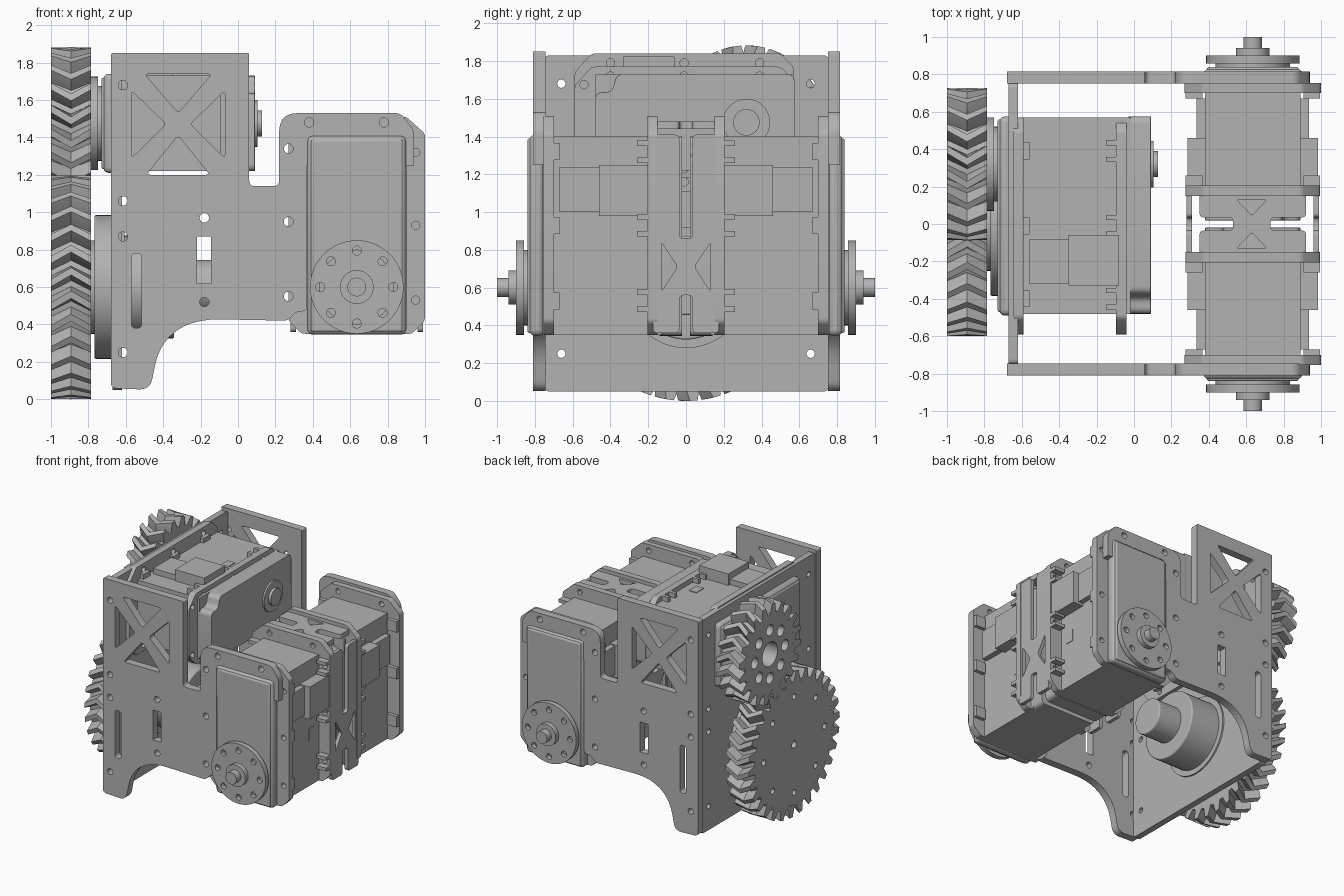
import bpy, bmesh
from math import pi, cos, sin, atan2
from mathutils import Matrix, Vector

if "Cube" in bpy.data.objects:
    bpy.data.objects.remove(bpy.data.objects["Cube"], do_unlink=True)

grey = bpy.data.materials.new("machine_grey")
grey.use_nodes = True
grey.diffuse_color = (0.45, 0.45, 0.45, 1)
grey.node_tree.nodes["Principled BSDF"].inputs["Base Color"].default_value = (0.45, 0.45, 0.45, 1)
parts = []


def frame(origin, x, y, z):
    """Matrix that places local axes x, y, z at an origin."""
    m = Matrix((x, y, z)).transposed().to_4x4()
    m.translation = Vector(origin)
    return m


def finish(name, mesh, m, bevel=0):
    ob = bpy.data.objects.new(name, mesh)
    bpy.context.collection.objects.link(ob)
    mesh.materials.clear()
    mesh.materials.append(grey)
    mesh.transform(m)
    if bevel:
        mod = ob.modifiers.new("rounding", 'BEVEL')
        mod.width, mod.segments, mod.limit_method = bevel, 3, 'ANGLE'
    parts.append(ob)
    return ob


def from_bmesh(name, bm, m, bevel=0):
    bmesh.ops.recalc_face_normals(bm, faces=bm.faces)
    mesh = bpy.data.meshes.new(name)
    bm.to_mesh(mesh)
    bm.free()
    return finish(name, mesh, m, bevel)


def box(name, m, xs, ys, zs, bevel=0):
    bm = bmesh.new()
    bmesh.ops.create_cube(bm, size=1)
    for v in bm.verts:
        v.co = [(a + b) / 2 + c * (b - a) for c, (a, b) in zip(v.co, (xs, ys, zs))]
    return from_bmesh(name, bm, m, bevel)


def cylinder(name, m, r, z0, z1, bevel=0):
    bm = bmesh.new()
    bmesh.ops.create_cone(bm, cap_ends=True, segments=48, radius1=r, radius2=r, depth=z1 - z0,
                          matrix=Matrix.Translation((0, 0, (z0 + z1) / 2)))
    return from_bmesh(name, bm, m, bevel)


def circle(x, y, r, n=20):
    return [(x + r * cos(2 * pi * i / n), y + r * sin(2 * pi * i / n)) for i in range(n)]


def rect(x0, x1, y0, y1):
    return [(x0, y0), (x1, y0), (x1, y1), (x0, y1)]


def rounded(points, r=0.03, n=5):
    """Round polygon corners; a point may carry its own radius."""
    out = []
    for i, p in enumerate(points):
        c = Vector(p[:2])
        a, b = Vector(points[i - 1][:2]) - c, Vector(points[(i + 1) % len(points)][:2]) - c
        rr = p[2] if len(p) > 2 else r
        p0, p1 = c + a.normalized() * min(rr, a.length * .49), c + b.normalized() * min(rr, b.length * .49)
        for k in range(n + 1):
            t = k / n
            out.append(tuple(p0 * (1 - t) ** 2 + c * 2 * t * (1 - t) + p1 * t * t))
    return out


def plate(name, m, outline, holes, z0, z1, bevel=0):
    """Flat sheet with holes, from a filled and extruded outline."""
    cu = bpy.data.curves.new(name, 'CURVE')
    cu.dimensions, cu.fill_mode, cu.extrude = '2D', 'BOTH', (z1 - z0) / 2
    for loop in [outline] + holes:
        s = cu.splines.new('POLY')
        s.points.add(len(loop) - 1)
        for p, q in zip(s.points, loop):
            p.co = (q[0], q[1], 0, 1)
        s.use_cyclic_u = True
    tmp = bpy.data.objects.new(name + "_outline", cu)
    bpy.context.collection.objects.link(tmp)
    dg = bpy.context.evaluated_depsgraph_get()
    mesh = bpy.data.meshes.new_from_object(tmp.evaluated_get(dg))
    bpy.data.objects.remove(tmp, do_unlink=True)
    bm = bmesh.new()
    bm.from_mesh(mesh)
    bmesh.ops.remove_doubles(bm, verts=bm.verts, dist=1e-5)
    bm.to_mesh(mesh)
    bm.free()
    mesh.name = name
    return finish(name, mesh, m @ Matrix.Translation((0, 0, (z0 + z1) / 2)), bevel)


def motor(name, m, inner_half, box_sides):
    """Servo: local z points out of the horn, local y runs along the case."""
    screws = (-0.72, -0.33, 0.07)
    box(name + "_body", m, (-.255, .255), (-.8, .25), (-.71, -.08))
    box(name + "_gear_case", m, (-.265, .265), (-.81, .255), (-.09, -.01), .03)
    box(name + "_case_lid", m, (-.245, .245), (-.79, .24), (-.03, 0), .012)
    plate(name + "_end_cap", m, rounded([(-.255, -.8), (.16, -.8), (.16, -.71), (.255, -.69),
          (.255, .255), (-.255, .255)], .04), [], -.82, -.7, .02)
    for part, half, z0, z1 in (("outer", .365, -.14, -.085), ("inner", inner_half, -.69, -.635)):
        outline = rounded([(-half, .18), (-half + .07, .25), (half - .07, .25), (half, .18),
                           (half, -.82), (half - .1, -.91), (-half + .1, -.91), (-half, -.82)], .02)
        holes = [circle(s * (half - .05), y, .022) for s in (-1, 1) for y in screws]
        holes += [circle(s * .2, -.86, .022) for s in (-1, 1)]
        plate(f"{name}_{part}_flange", m, outline, holes, z0, z1)
    # Screw lugs on the inner flange
    for s in (-1, 1):
        a, b = sorted((s * (inner_half - .09), s * inner_half))
        for y in screws:
            for d in (-.045, .045):
                box(name + "_lug", m, (a, b), (y + d - .014, y + d + .014), (-.64, -.58))
            box(name + "_outer_lug", m, (a, b), (y - .045, y + .045), (-.17, -.13))
    # Cable sockets and label square
    for s in box_sides:
        for part, top, y0, y1, z0, z1 in (("socket", .35, -.65, -.38, -.65, -.38),
                                          ("plug", .3, -.64, -.4, -.38, -.17)):
            box(f"{name}_{part}", m, sorted((s * .25, s * top)), (y0, y1), (z0, z1))
        box(name + "_label", m, sorted((s * .25, s * .26)), (-.23, -.13), (-.57, -.5))
    horn_holes = [circle(.195 * cos(i * pi / 4), .195 * sin(i * pi / 4), .024) for i in range(8)]
    plate(name + "_horn", m, circle(0, 0, .25, 48), horn_holes, .018, .06)
    cylinder(name + "_horn_base", m, .2, -.01, .03)


def gear(name, m, count, root, tip, phase, twist, hole_r, ring_r, bore):
    """Herringbone gear: drilled disc with chevron teeth."""
    holes = [circle(ring_r * cos(i * pi / 4), ring_r * sin(i * pi / 4), hole_r) for i in range(8)]
    plate(name + "_disc", m, circle(0, 0, root + .004, 96), holes + [circle(0, 0, bore, 32)], -.107, .107)
    pitch = 2 * pi / count
    bm = bmesh.new()
    for i in range(count):
        rows = []
        for z, t in ((-.1075, 0), (0, twist), (.1075, 0)):
            a = phase + (i + t) * pitch
            prof = ((root - .02, -.38), (root, -.37), (tip, -.16), (tip, .16), (root, .37), (root - .02, .38))
            rows.append([bm.verts.new((r * cos(a + w * pitch), r * sin(a + w * pitch), z)) for r, w in prof])
        for lo, hi in zip(rows, rows[1:]):
            for k in range(6):
                bm.faces.new((lo[k - 1], lo[k], hi[k], hi[k - 1]))
        bm.faces.new(rows[0])
        bm.faces.new(rows[2])
    from_bmesh(name + "_teeth", bm, m)


# Drive motors, one on each side
X, Y, Z = Vector((1, 0, 0)), Vector((0, 1, 0)), Vector((0, 0, 1))
for name, s in (("front_motor", -1), ("rear_motor", 1)):
    m = frame((.635, s * .84, .6), X * s, -Z, Y * s)
    motor(name, m, .36, (-1, 1))
    cylinder(name + "_hub", m, .09, .05, .1)
    cylinder(name + "_shaft", m, .05, .09, .16)

# Upper motor driving the small gear
top = frame((-.73, .32, 1.475), Z, Y, -X)
motor("upper_motor", top, .295, (1,))
cylinder("upper_motor_back_boss", top, .125, -.835, -.81)
cylinder("upper_motor_back_pin", top, .07, -.858, -.83)

# Side plates
side = [(-.68, .06), (-.47, .05, .06), (-.42, .3, .2), (-.24, .43, .15), (.27, .42), (.31, .47), (.37, .47),
        (.37, 1.25, 0), (.94, 1.25, 0), (.94, 1.44), (.87, 1.53), (.22, 1.53, .1), (.22, 1.14),
        (.06, 1.14), (.06, 1.85, .01), (-.68, 1.85, .01)]
truss = [[(-.5, 1.74), (-.14, 1.74), (-.32, 1.53)], [(-.49, 1.2), (-.15, 1.2), (-.32, 1.41)],
         [(-.57, 1.65), (-.57, 1.29), (-.385, 1.47)], [(-.07, 1.65), (-.07, 1.29), (-.255, 1.47)]]
cuts = [rounded(t, .025) for t in truss]
cuts += [rounded(rect(-.57, -.515, .38, .78), .025), rect(-.22, -.145, .62, .87)]
cuts += [circle(x, z, .025) for x, z in ((-.18, .97), (-.18, .52), (.27, 1.34), (.27, .95), (.27, .55),
                                        (.38, 1.48), (.78, 1.48), (-.615, 1.68), (-.615, 1.06),
                                        (-.615, .87), (-.615, .25))]
for name, y in (("front_side_plate", -.777), ("rear_side_plate", .783)):
    plate(name, frame((0, y, 0), X, Z, -Y), rounded(side), cuts, -.032, .032)

# Back plate carrying the gears
back = frame((0, 0, 0), Y, Z, X)
plate("back_plate", back, rounded(rect(-.75, .755, .05, 1.83), .03),
      [circle(s * .66, z, .022) for s in (-1, 1) for z in (.25, .87, 1.06, 1.68)], -.672, -.62)

# Lower gear drive
low = frame((-.8925, 0, .6), Z, Y, -X)
cylinder("lower_bearing", low, .385, -.24, -.125, .01)
cylinder("lower_horn", low, .25, -.13, -.1)
cylinder("lower_drive_ring", low, .32, -.285, -.26)
cylinder("lower_drive_body", low, .275, -.55, -.25, .01)
cylinder("lower_drive_tail", low, .145, -.76, -.54, .01)

# Meshing gears
mesh_angle = atan2(.32, .875)
gear("large_gear", low, 30, .52, .6, mesh_angle, .5, .024, .4, .03)
gear("small_gear", frame((-.8925, .32, 1.475), Z, Y, -X), 20, .33, .408,
     mesh_angle + pi + pi / 20, -.5, .045, .2, .1)

# Cross plates tying the drive motors together
def tie(name, m, half, u0, u1, n0, n1, z0, z1):
    slot = .035
    outline = [(-half, u0), (-slot, u0), (-slot, n0), (slot, n0), (slot, u0), (half, u0),
               (half, u1), (slot, u1), (slot, n1), (-slot, n1), (-slot, u1), (-half, u1)]
    mid = (n0 + n1) / 2
    tri = [rounded([(s * .13, n0 + .02), (s * .13, n1 - .02), (s * .045, mid)], .015) for s in (-1, 1)]
    plate(name, m, rounded(outline, .025), tri, z0, z1)


tie("top_tie", frame((0, 0, 0), Y, X, -Z), .175, .35, .92, .53, .73, -1.48, -1.44)
tie("outer_tie", back, .175, .36, 1.41, .56, .86, .96, .99)
tie("inner_tie", back, .175, .36, 1.41, .56, .86, .28, .31)

# Smooth round surfaces, keep edges crisp
bpy.ops.object.select_all(action='DESELECT')
for ob in parts:
    ob.select_set(True)
bpy.context.view_layer.objects.active = parts[0]
bpy.ops.object.shade_smooth_by_angle(angle=0.5)
